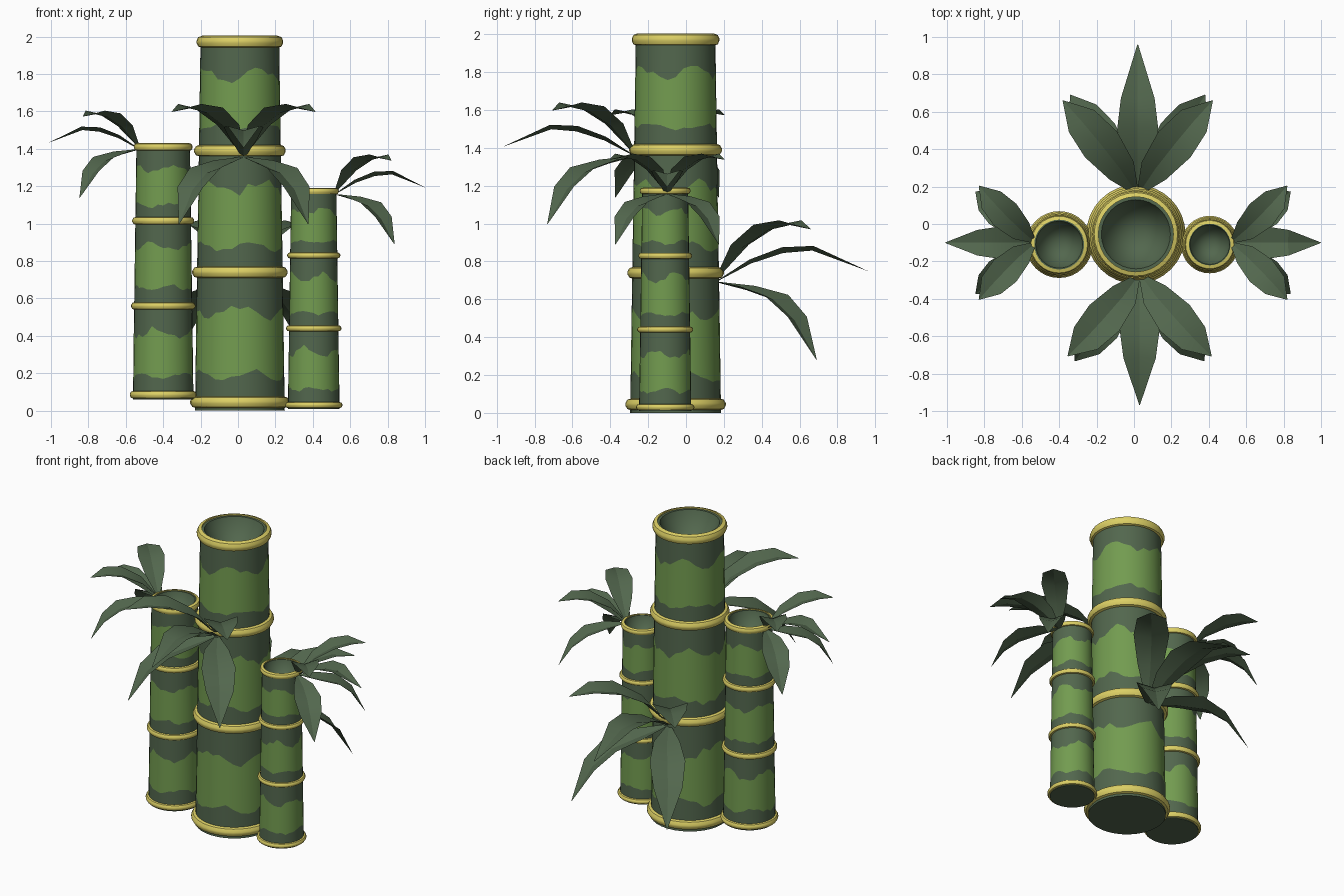
import bpy, bmesh, math, random
from mathutils import Vector

if "Cube" in bpy.data.objects:
    bpy.data.objects.remove(bpy.data.objects["Cube"])

random.seed(4)
N = 32


def material(name, col):
    m = bpy.data.materials.new(name)
    m.diffuse_color = (*col, 1)
    m.use_nodes = True
    m.node_tree.nodes["Principled BSDF"].inputs["Base Color"].default_value = m.diffuse_color
    return m


DARK = material("dark_green", (0.085, 0.135, 0.075))
LIGHT = material("light_green", (0.17, 0.33, 0.08))
YELLOW = material("yellow", (0.72, 0.63, 0.13))


def finish(bm, name, mats, angle):
    me = bpy.data.meshes.new(name)
    bm.to_mesh(me)
    bm.free()
    for m in mats:
        me.materials.append(m)
    ob = bpy.data.objects.new(name, me)
    bpy.context.collection.objects.link(ob)
    bpy.ops.object.select_all(action='DESELECT')
    ob.select_set(True)
    bpy.context.view_layer.objects.active = ob
    bpy.ops.object.shade_smooth_by_angle(angle=math.radians(angle))


def lathe(name, cx, cy, rows, mats, closed=False):
    """rows: (radius, z, jag height, material index of the band above)"""
    bm = bmesh.new()
    loops = []
    for r, z, jag, _ in rows:
        if r == 0:
            loops.append([bm.verts.new((cx, cy, z))] * N)
            continue
        ph = random.uniform(0, 6.28)
        ring = []
        for i in range(N):
            a = 2 * math.pi * i / N
            dz = jag * (0.6 * math.sin(4 * a + ph) + random.uniform(-0.5, 0.5))
            ring.append(bm.verts.new((cx + r * math.cos(a), cy + r * math.sin(a), z + dz)))
        loops.append(ring)
    count = len(rows) if closed else len(rows) - 1
    for k in range(count):
        lo, hi = loops[k], loops[(k + 1) % len(rows)]
        for i in range(N):
            j = (i + 1) % N
            quad = list(dict.fromkeys((lo[i], lo[j], hi[j], hi[i])))
            bm.faces.new(quad).material_index = rows[k][3]
    finish(bm, name, mats, 35)


def stalk(name, cx, cy, z0, z1, r0, r1, nodes, bump, half):
    def rad(z):
        return r0 + (r1 - r0) * (z - z0) / (z1 - z0)
    # striped hollow-topped body with jagged colour borders
    rows = [(0, z0, 0, 0), (r0, z0, 0, 0)]
    for a, b in zip(nodes, nodes[1:]):
        h = b - a
        lo, hi = a + 0.21 * h, a + 0.7 * h
        rows += [(rad(a), a, 0, 0), (rad(lo), lo, 0.045 * h, 1), (rad(hi), hi, 0.08 * h, 0)]
    rows += [(r1, z1 - 0.005, 0, 0), (r1 * 0.88, z1 - 0.005, 0, 0),
             (r1 * 0.80, z1 - 0.05, 0, 0), (0, z1 - 1.3 * r1, 0, 0)]
    lathe(name, cx, cy, rows, [DARK, LIGHT])
    # raised node rings
    for k, z in enumerate(nodes):
        r = rad(z)
        b = bump * (0.8 if k == len(nodes) - 1 else 1)
        prof = [(-0.01, -1), (b * 0.6, -0.75), (b, -0.2), (b, 0.2), (b * 0.6, 0.75), (-0.01, 1)]
        lathe(f"{name}_ring_{k + 1}", cx, cy,
              [(r + d, z + s * half, 0, 0) for d, s in prof], [YELLOW], True)


stalk("main_stalk", 0.01, -0.055, 0.0, 2.0, 0.24, 0.21, [0.045, 0.74, 1.39, 1.972], 0.026, 0.033)
stalk("left_stalk", -0.40, -0.11, 0.06, 1.43, 0.162, 0.143, [0.085, 0.56, 1.015, 1.41], 0.017, 0.022)
stalk("right_stalk", 0.405, -0.11, 0.01, 1.19, 0.138, 0.121, [0.03, 0.44, 0.83, 1.173], 0.016, 0.018)

# leaf centre lines: outward, sideways, up
UPPER = [(0, 0.01, 0.0), (0.12, 0.09, 0.16), (0.26, 0.20, 0.26), (0.38, 0.30, 0.285), (0.49, 0.40, 0.25)]
MIDDLE = [(0, 0, -0.02), (0.17, 0, 0.08), (0.34, 0, 0.14), (0.50, 0, 0.15), (0.79, 0, 0.03)]
LOWER = [(0, 0.01, -0.03), (0.15, 0.10, -0.06), (0.30, 0.21, -0.11), (0.41, 0.29, -0.22), (0.52, 0.36, -0.44)]
WIDTH = [0.03, 0.16, 0.22, 0.18, 0.004]


def leaf_cluster(name, base, angle, scale):
    out = Vector((math.cos(angle), math.sin(angle), 0))
    side = Vector((-out.y, out.x, 0))
    up = Vector((0, 0, 1))
    bm = bmesh.new()
    for path, signs in ((UPPER, (1, -1)), (MIDDLE, (1,)), (LOWER, (1, -1))):
        for s in signs:
            pts = [Vector(base) + out * u * scale[0] + side * v * s * scale[1] + up * w * scale[2]
                   for u, v, w in path]
            rows = []
            for i, p in enumerate(pts):
                t = pts[min(i + 1, 4)] - pts[max(i - 1, 0)]
                across = up.cross(t).normalized()
                lift = t.cross(across).normalized()
                hw = WIDTH[i] * scale[1] / 2
                rows.append([bm.verts.new(p + across * hw * k + lift * hw * 0.28 * (abs(k) - 0.5))
                             for k in (-1, 0, 1)])
            for a, b in zip(rows, rows[1:]):
                for k in (0, 1):
                    bm.faces.new((a[k], b[k], b[k + 1], a[k + 1]))
    finish(bm, name, [DARK], 25)


# four clusters of five leaves
leaf_cluster("back_leaves", (0.02, 0.17, 0.72), math.pi / 2, (1, 1, 1))
leaf_cluster("front_leaves", (0.03, -0.28, 1.38), -math.pi / 2, (0.87, 0.96, 0.87))
leaf_cluster("left_leaves", (-0.535, -0.10, 1.415), math.pi, (0.6, 0.76, 0.63))
leaf_cluster("right_leaves", (0.525, -0.10, 1.175), 0, (0.6, 0.76, 0.65))
